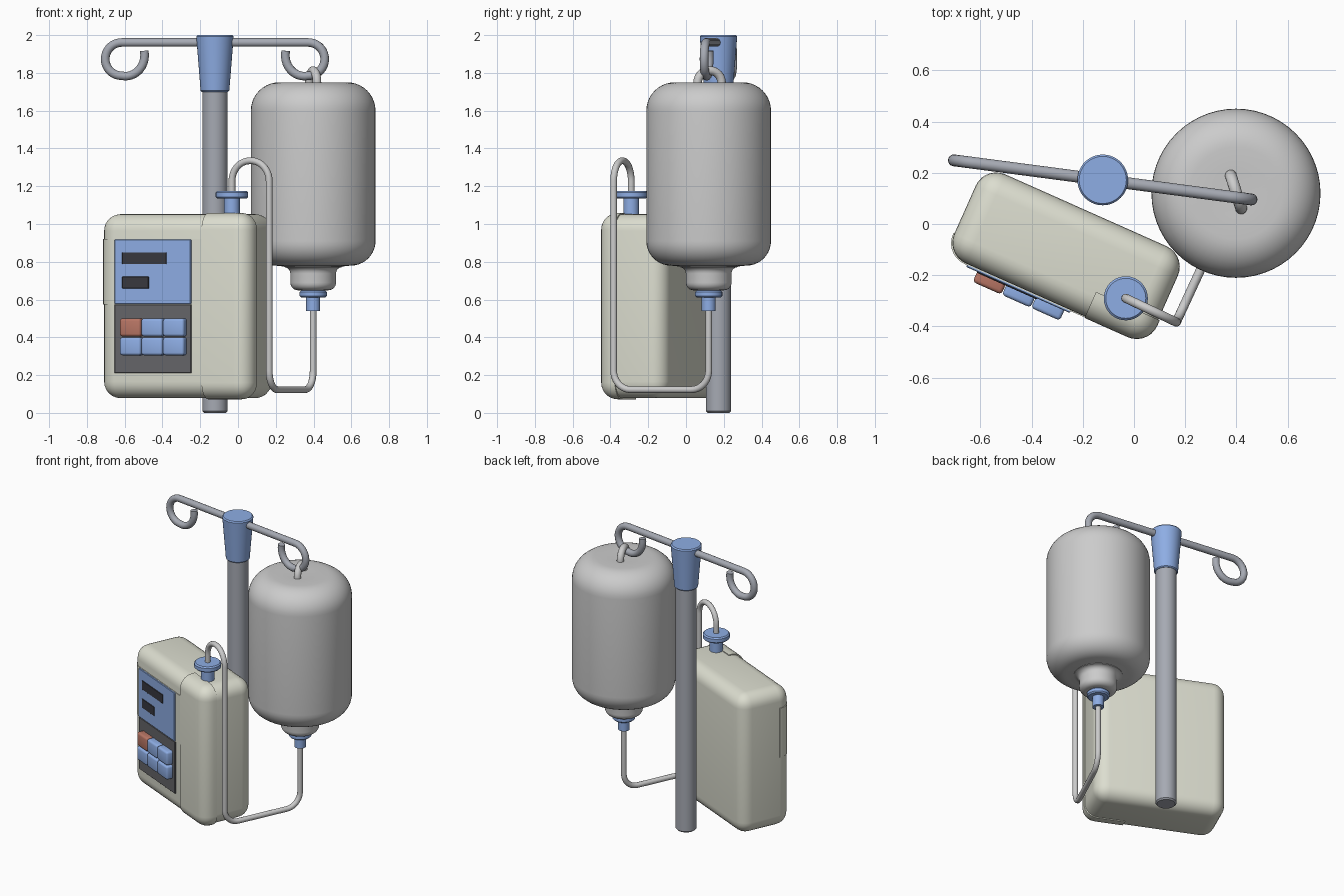
import bpy, bmesh
from math import sin, cos, pi, radians
from mathutils import Vector, Matrix

if "Cube" in bpy.data.objects:
    bpy.data.objects.remove(bpy.data.objects["Cube"])


def material(name, rgb):
    m = bpy.data.materials.new(name)
    m.diffuse_color = (*rgb, 1)
    m.use_nodes = True
    m.node_tree.nodes["Principled BSDF"].inputs["Base Color"].default_value = m.diffuse_color
    return m


CREAM = material("cream", (0.72, 0.73, 0.63))
BLUE = material("blue", (0.27, 0.42, 0.78))
RED = material("red", (0.48, 0.18, 0.13))
DARK = material("dark", (0.13, 0.13, 0.14))
BLACK = material("black", (0.04, 0.04, 0.05))
STEEL = material("steel", (0.38, 0.40, 0.45))


def finish(ob, mat):
    if mat:
        ob.data.materials.append(mat)
    bpy.ops.object.select_all(action='DESELECT')
    ob.select_set(True)
    bpy.context.view_layer.objects.active = ob
    if ob.type == 'CURVE':
        bpy.ops.object.convert(target='MESH')
    bpy.ops.object.shade_smooth_by_angle(angle=radians(35))
    return ob


def from_bmesh(name, bm, mat):
    bmesh.ops.recalc_face_normals(bm, faces=bm.faces)
    me = bpy.data.meshes.new(name)
    bm.to_mesh(me)
    bm.free()
    ob = bpy.data.objects.new(name, me)
    bpy.context.collection.objects.link(ob)
    return finish(ob, mat)


def lathe(name, profile, x, y, mat=None):
    bm = bmesh.new()
    vs = [bm.verts.new((r, 0, z)) for r, z in profile]
    es = [bm.edges.new(p) for p in zip(vs, vs[1:])]
    bmesh.ops.spin(bm, geom=vs + es, cent=(0, 0, 0), axis=(0, 0, 1),
                   angle=2 * pi, steps=56)
    bmesh.ops.remove_doubles(bm, verts=bm.verts, dist=1e-4)
    ob = from_bmesh(name, bm, mat)
    ob.location = (x, y, 0)
    return ob


def tube(name, pts, radius, mat=None):
    cu = bpy.data.curves.new(name, 'CURVE')
    cu.dimensions = '3D'
    cu.bevel_depth = radius
    cu.bevel_resolution = 5
    cu.use_fill_caps = True
    sp = cu.splines.new('POLY')
    sp.points.add(len(pts) - 1)
    for p, co in zip(sp.points, pts):
        p.co = (*co, 1)
    ob = bpy.data.objects.new(name, cu)
    bpy.context.collection.objects.link(ob)
    return finish(ob, mat)


def rounded_path(pts, radii, n=10):
    """Polyline with its right-angled inner corners turned into arcs."""
    pts = [Vector(p) for p in pts]
    out = [pts[0]]
    for a, b, c, r in zip(pts, pts[1:], pts[2:], radii):
        d1, d2 = (a - b).normalized(), (c - b).normalized()
        o = b + r * (d1 + d2)
        out += [o - r * (d2 * cos(t) + d1 * sin(t))
                for t in (pi / 2 * i / n for i in range(n + 1))]
    return out + [pts[-1]]


def arc(cr, cz, rad, a0, a1, n=8):
    return [(cr + rad * cos(radians(a0 + (a1 - a0) * i / n)),
             cz + rad * sin(radians(a0 + (a1 - a0) * i / n))) for i in range(n + 1)]


# Pump parts share a local frame turned about z
PUMP = Matrix.Translation((-0.265, -0.12, 0)) @ Matrix.Rotation(radians(-24), 4, 'Z')


def box(name, lo, hi, bevel, mat, segs=3, cuts=()):
    lo, hi = Vector(lo), Vector(hi)
    bm = bmesh.new()
    bmesh.ops.create_cube(bm, size=1)
    for v in bm.verts:
        v.co = (lo + hi) / 2 + v.co * (hi - lo)
    bmesh.ops.bevel(bm, geom=bm.edges[:], offset=bevel, segments=segs,
                    profile=0.5, affect='EDGES')
    for co, no in cuts:
        bmesh.ops.bisect_plane(bm, geom=bm.verts[:] + bm.edges[:] + bm.faces[:],
                               plane_co=co, plane_no=no, clear_outer=True)
        bmesh.ops.holes_fill(bm, edges=[e for e in bm.edges if e.is_boundary], sides=0)
    ob = from_bmesh(name, bm, mat)
    ob.matrix_world = PUMP
    return ob


def shell(name, grow, cuts=()):
    g = Vector((grow, grow, grow))
    return box(name, Vector((-0.432, -0.19, 0.078)) - g,
               Vector((0.432, 0.19, 1.052)) + g, 0.088, CREAM, 7, cuts)


# Pump housing, side door and display surround
shell("pump_body", 0)
shell("pump_door", 0.006, [((0.166, 0, 0), (-1, 0, 0)), ((0, -0.085, 0), (0, 1, 0))])
shell("display_surround", 0.004, [((0.164, 0, 0), (1, 0, 0)), ((0, -0.10, 0), (0, 1, 0)),
                                  ((0, 0, 0.575), (0, 0, -1)), ((0, 0, 0.92), (0, 0, 1))])

# Display, windows and keypad
box("display_panel", (-0.337, -0.202, 0.577), (0.106, -0.17, 0.918), 0.003, BLUE, 1)
box("display_window_upper", (-0.29, -0.206, 0.787), (-0.034, -0.19, 0.85), 0.002, BLACK, 1)
box("display_window_lower", (-0.29, -0.206, 0.658), (-0.137, -0.19, 0.722), 0.002, BLACK, 1)
box("keypad_panel", (-0.337, -0.2, 0.21), (0.106, -0.17, 0.575), 0.003, DARK, 1)
for row in range(2):
    for col in range(3):
        u, z = -0.29 + col * 0.125, 0.405 - row * 0.1
        box(f"button_{row}_{col}", (u, -0.245, z), (u + 0.122, -0.18, z + 0.095),
            0.014, RED if row == col == 0 else BLUE)

# Pole and top clamp
PX, PY = -0.122, 0.172
lathe("pole", [(0, 0), (0.058, 0), (0.067, 0.009), (0.067, 1.75), (0, 1.75)], PX, PY, STEEL)
lathe("pole_clamp", [(0, 1.7), (0.07, 1.7), (0.076, 1.706), (0.099, 1.992),
                     (0.092, 2.0), (0, 2.0)], PX, PY, BLUE)

# Crossbar with a hook curling in at each end
half = [(0.498 + (0.088 + 0.04 * max(0, i - 18) / 11) * sin(radians(10 * i)),
         1.873 + (0.088 + 0.04 * max(0, i - 18) / 11) * cos(radians(10 * i)))
        for i in range(30)]
line = [(-u, z) for u, z in reversed(half)] + half
ang = radians(-7.5)
tube("hook_bar", [(PX + u * cos(ang), PY + u * sin(ang), z) for u, z in line], 0.023, STEEL)

# Fluid bottle, hanging loop and outlet
BX, BY = 0.398, 0.12
lathe("fluid_bottle", [(0, 1.745), (0.09, 1.75)] + arc(0.18, 1.6, 0.15, 90, 0, 10)
      + arc(0.2, 0.91, 0.13, 0, -90, 10) + [(0.155, 0.775)]
      + arc(0.155, 0.738, 0.034, 90, 180, 5) + arc(0.08, 0.69, 0.041, 0, -90, 6)
      + [(0, 0.645)], BX, BY)
loop_dir = Vector((0.3, -0.95, 0)).normalized() * 0.067
c = Vector((BX, BY + 0.005, 0))
zl, zh = Vector((0, 0, 1.72)), Vector((0, 0, 1.812))
tube("bottle_loop", rounded_path([c - loop_dir + zl, c - loop_dir + zh,
                                  c + loop_dir + zh, c + loop_dir + zl],
                                 (0.066, 0.066)), 0.023)


def connector(name, x, y, stem, flange, z_stem, z0, z1):
    lo, hi = min(z_stem, z0), max(z_stem, z1)
    lathe(name + "_stem", [(0, lo), (stem, lo), (stem, hi), (0, hi)], x, y, BLUE)
    b = 0.008
    lathe(name + "_flange", [(0, z0), (flange - b, z0), (flange, z0 + b), (flange, z1 - b),
                             (flange - b, z1), (0, z1)], x, y, BLUE)


connector("bottle_outlet", BX, BY, 0.037, 0.072, 0.54, 0.612, 0.648)
connector("pump_inlet", -0.032, -0.29, 0.042, 0.086, 1.04, 1.135, 1.175)

# Drip tube from bottle to pump
ex, ey = 0.165, -0.383
tube("drip_tube", rounded_path([(BX, BY, 0.56), (BX, BY, 0.123), (ex, ey, 0.123),
                                (ex, ey, 1.335), (-0.032, -0.29, 1.335),
                                (-0.032, -0.29, 1.15)], (0.1, 0.1, 0.107, 0.107)), 0.018)
